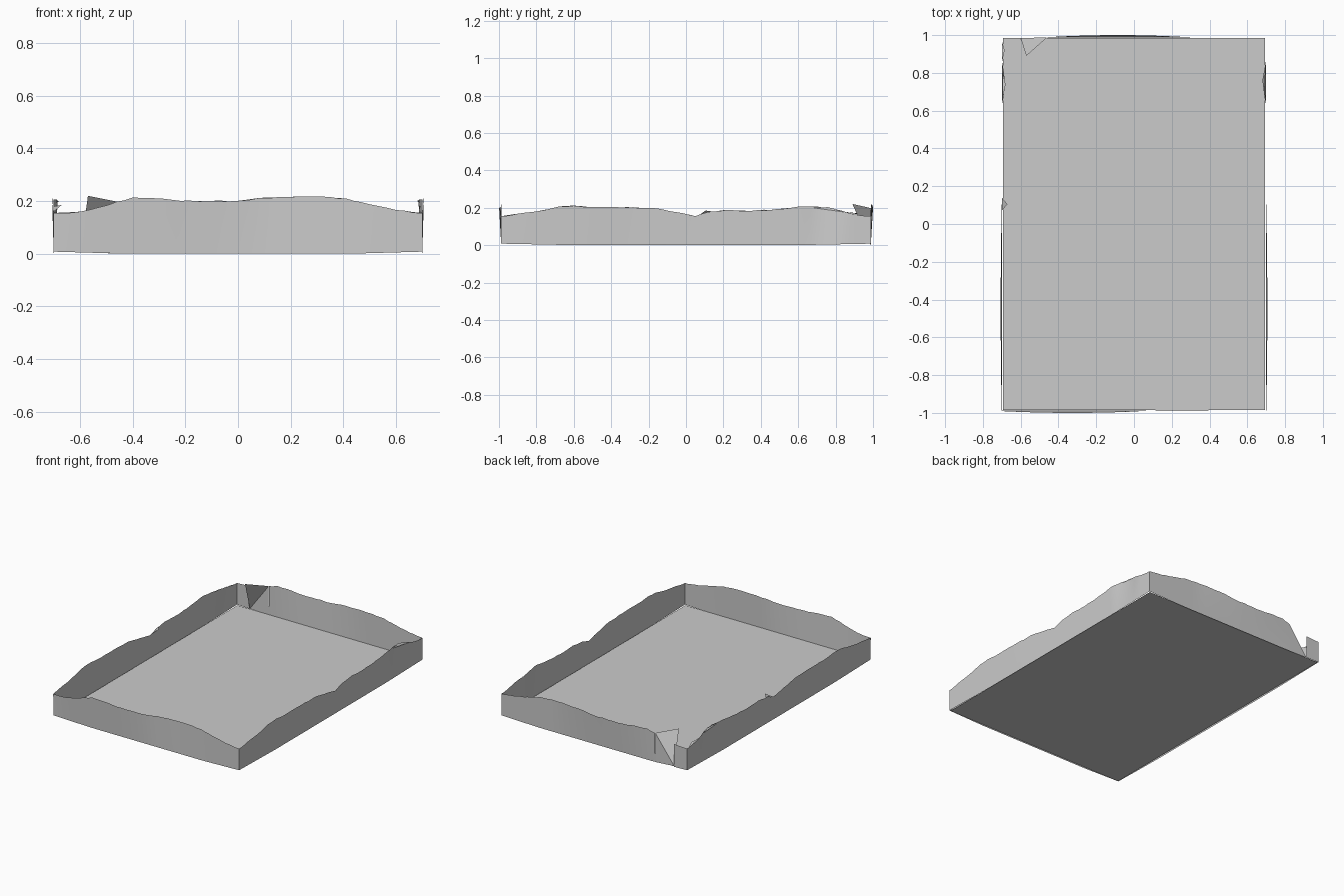
import bpy, bmesh, random
from mathutils import Vector

if "Cube" in bpy.data.objects:
    bpy.data.objects.remove(bpy.data.objects["Cube"])

random.seed(4)
HX, HY = 0.70, 0.988      # half width and half depth of the tray

# Torn top edges: (position along wall, height)
END_EDGE = [(-0.70, .155), (-0.60, .160), (-0.53, .176), (-0.46, .198), (-0.40, .214), (-0.32, .211),
            (-0.22, .201), (0.0, .201), (0.08, .212), (0.20, .216), (0.32, .217), (0.41, .210),
            (0.50, .188), (0.60, .166), (0.70, .155)]
SIDE_EDGE = [(-0.988, .155), (-0.90, .168), (-0.80, .180), (-0.68, .206), (-0.60, .211), (-0.50, .203),
             (-0.35, .202), (-0.18, .199), (-0.05, .176), (0.05, .155), (0.12, .178), (0.22, .189),
             (0.35, .183), (0.48, .192), (0.60, .206), (0.70, .207), (0.80, .191), (0.90, .165),
             (0.988, .155)]


def bump(t, a, b):
    """Smooth 0-1-0 bulge between a and b."""
    if not a < t < b:
        return 0.0
    s = (t - a) / (b - a)
    return 4 * s * (1 - s)


def sample(edge, step=0.035):
    """Subdivide an edge profile and roughen it a little."""
    out = []
    for (a, za), (b, zb) in zip(edge, edge[1:]):
        n = max(1, round((b - a) / step))
        for i in range(n):
            rough = random.uniform(-.003, .002) if i else 0
            out.append((a + (b - a) * i / n, za + (zb - za) * i / n + rough))
    return out + [edge[-1]]


def make(name, verts, faces):
    me = bpy.data.meshes.new(name)
    me.from_pydata(verts, [], faces)
    ob = bpy.data.objects.new(name, me)
    bpy.context.collection.objects.link(ob)
    return ob


def wall(name, edge, place, bulge):
    """Thin standing sheet; place(t, offset, z) positions it, bulge(t) leans its top outward."""
    verts, faces = [], []
    half = max(abs(edge[0][0]), abs(edge[-1][0]))
    for t, z in sample(edge):
        foot = 0.008 * max(0, abs(t) / half - .6) / .4   # foot lifts toward the corners
        for k in (0, .5, 1):
            verts.append(place(t, bulge(t) * k, foot + (z - foot) * k))
    for i in range(len(verts) // 3 - 1):
        for k in range(2):
            a = i * 3 + k
            faces.append((a, a + 3, a + 4, a + 1))
    ob = make(name, verts, faces)
    for p in ob.data.polygons:
        p.use_smooth = True
    return ob


# Floor sheet
x, y = HX - .006, HY - .004
make("floor", [(-x, -y, .006), (x, -y, .006), (x, y, .006), (-x, y, .006)], [(0, 1, 2, 3)])

# Front wall
wall("front_wall", END_EDGE, lambda t, o, z: (t, -HY - o, z),
     lambda t: .012 * bump(t, -.75, .1) - .003 * bump(t, 0, .5))

# Side walls, leaning in slightly near the back
for s, name in ((-1, "left_wall"), (1, "right_wall")):
    wall(name, SIDE_EDGE, lambda t, o, z, s=s: (s * (HX + o), t, z),
         lambda t: .006 * bump(t, -1.0, .1) - .015 * bump(t, .63, .86))

# Back wall, torn open near its left end, plus the separate corner scrap
back = lambda t, o, z: (t, HY + o, z)
wall("back_wall", [e for e in END_EDGE if e[0] > -.47], back, lambda t: .012 * bump(t, -.47, .3))
wall("back_corner_scrap", [(-.70, .155), (-.65, .157), (-.60, .160)], back, lambda t: 0)

# Remaining wall below the tear and the flap peeled inward
foot, low, top, tip = (-.60, .984, .008), (-.46, .988, 0), (-.46, .988, .198), (-.57, .89, .22)
make("torn_flap", [foot, low, top, tip], [(0, 1, 2), (0, 2, 3)])

# Small nicks of the side edges bent inward
for name, pts in {
    "left_nick": [(-.70, .14, .18), (-.70, .07, .16), (-.67, .105, .185)],
    "left_back_nick": [(-.695, .80, .19), (-.695, .66, .20), (-.68, .74, .20)],
    "left_corner_nick": [(-.70, .97, .155), (-.70, .85, .178), (-.685, .92, .17)],
    "right_back_nick": [(.698, .86, .175), (.69, .68, .20), (.68, .76, .203)],
}.items():
    make(name, [Vector(p) for p in pts], [(0, 1, 2)])
